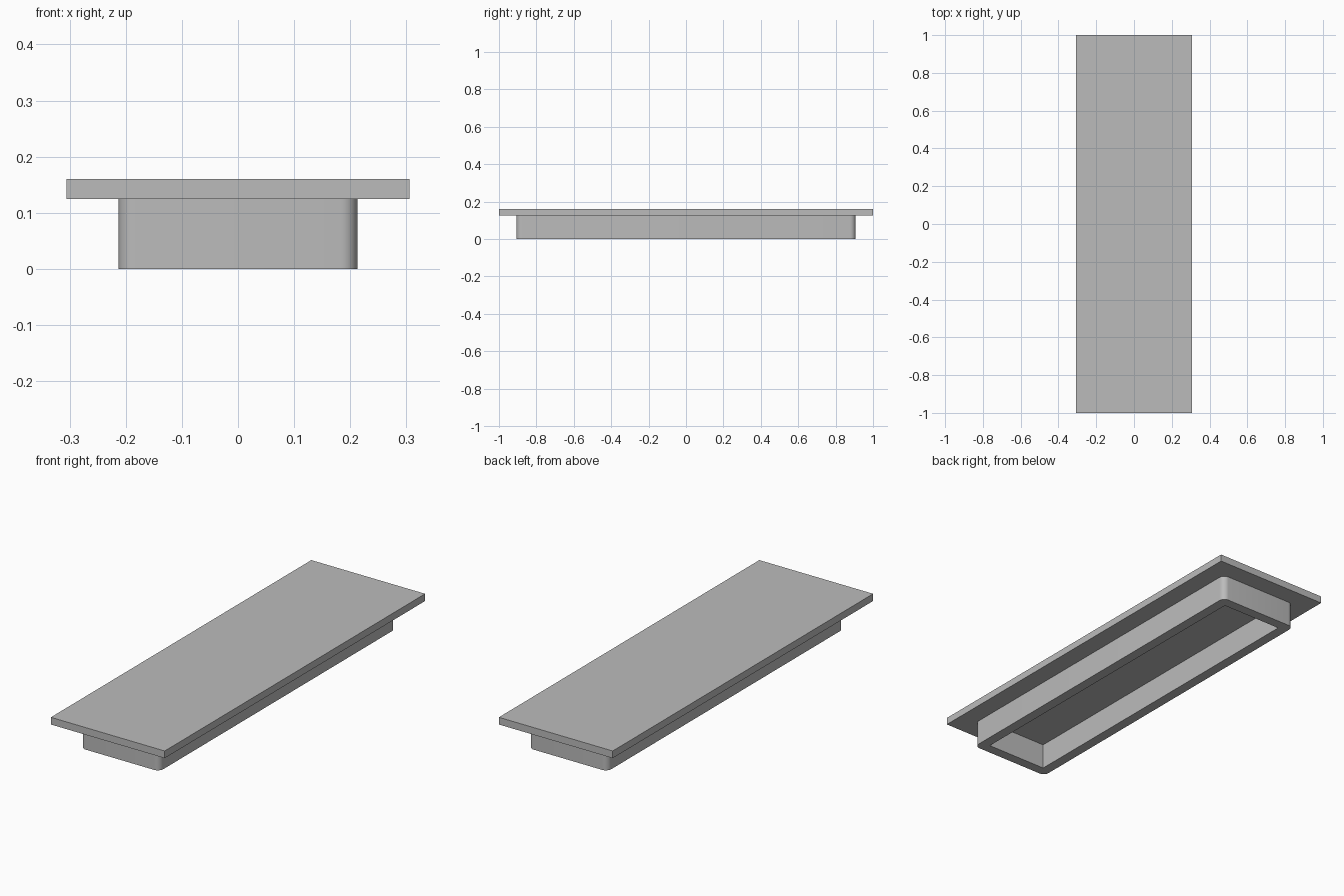
import bpy, bmesh, math
from mathutils import Vector

cube = bpy.data.objects.get("Cube")
if cube:
    bpy.data.objects.remove(cube, do_unlink=True)

grey = bpy.data.materials.new("plain_grey")
grey.use_nodes = True
COLOR = (0.5, 0.5, 0.5, 1)
grey.diffuse_color = COLOR
grey.node_tree.nodes["Principled BSDF"].inputs["Base Color"].default_value = COLOR


def finish(name, bm):
    bmesh.ops.recalc_face_normals(bm, faces=bm.faces)
    mesh = bpy.data.meshes.new(name)
    bm.to_mesh(mesh)
    bm.free()
    mesh.materials.append(grey)
    obj = bpy.data.objects.new(name, mesh)
    bpy.context.scene.collection.objects.link(obj)
    return obj


def block(bm, half_x, half_y, z0, z1):
    verts = bmesh.ops.create_cube(bm, size=1)["verts"]
    bmesh.ops.scale(bm, verts=verts, vec=(2 * half_x, 2 * half_y, z1 - z0))
    bmesh.ops.translate(bm, verts=verts, vec=(0, 0, (z0 + z1) / 2))


HALF_X, HALF_Y, UNDERSIDE, TOP = 0.306, 1.0, 0.125, 0.16
LIP, WALL, RADIUS = 0.093, 0.05, 0.03

# Flat top plate
bm = bmesh.new()
block(bm, HALF_X, HALF_Y, UNDERSIDE, TOP)
finish("top_plate", bm)

# Hollow rim below: rounded outside corners, square inside corners
bm = bmesh.new()
ox, oy = HALF_X - LIP, HALF_Y - LIP
corners = [(1, 1), (-1, 1), (-1, -1), (1, -1)]
STEPS = 8
outer, inner = [], []
for i, (sx, sy) in enumerate(corners):
    centre = Vector((sx * (ox - RADIUS), sy * (oy - RADIUS), 0))
    for k in range(STEPS + 1):
        a = (i + k / STEPS) * math.pi / 2
        p = centre + RADIUS * Vector((math.cos(a), math.sin(a), 0))
        outer.append([bm.verts.new((p.x, p.y, z)) for z in (0, UNDERSIDE)])
    inner.append([bm.verts.new((sx * (ox - WALL), sy * (oy - WALL), z))
                  for z in (0, UNDERSIDE)])

for ring in (outer, inner):
    for a, b in zip(ring, ring[1:] + ring[:1]):
        bm.faces.new((a[0], b[0], b[1], a[1]))

# Bottom edge of the rim: a fan at each corner and a strip along each side
for i in range(4):
    arc = outer[i * (STEPS + 1):(i + 1) * (STEPS + 1)]
    following = outer[((i + 1) * (STEPS + 1)) % len(outer)]
    bm.faces.new([v[0] for v in arc] + [inner[i][0]])
    bm.faces.new((arc[-1][0], following[0], inner[(i + 1) % 4][0], inner[i][0]))

rim = finish("lower_rim", bm)
bpy.ops.object.select_all(action="DESELECT")
rim.select_set(True)
bpy.context.view_layer.objects.active = rim
bpy.ops.object.shade_smooth_by_angle(angle=math.radians(30))
